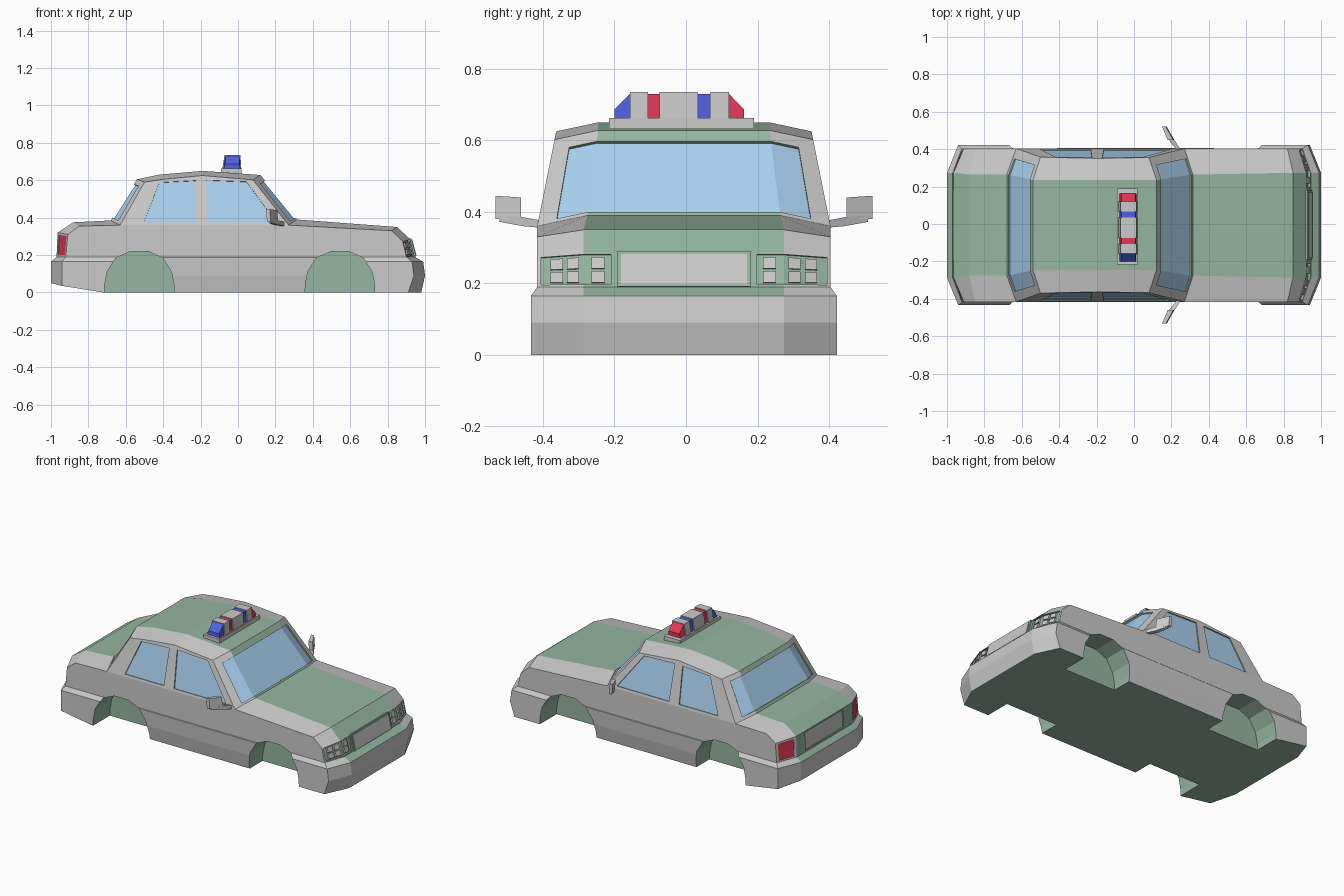
import bpy, bmesh
from mathutils import Vector as V

if "Cube" in bpy.data.objects:
    bpy.data.objects.remove(bpy.data.objects["Cube"])


def material(name, rgb):
    m = bpy.data.materials.new(name)
    m.diffuse_color = (*rgb, 1)
    m.use_nodes = True
    m.node_tree.nodes["Principled BSDF"].inputs["Base Color"].default_value = m.diffuse_color
    return m


GREY = material("grey", (.75, .75, .75))
GREEN = material("green", (.3, .47, .36))
GLASS = material("glass", (.4, .64, .88))
RED = material("red", (.75, .04, .09))
BLUE = material("blue", (.08, .12, .75))
SHIFT = -.006          # the shell sits slightly off the centre line


def make(name, verts, faces, mats, index):
    bm = bmesh.new()
    vs = [bm.verts.new(v) for v in verts]
    for k, f in enumerate(faces):
        bm.faces.new([vs[i] for i in f]).material_index = index[k]
    bmesh.ops.recalc_face_normals(bm, faces=bm.faces[:])
    me = bpy.data.meshes.new(name)
    bm.to_mesh(me)
    bm.free()
    for m in mats:
        me.materials.append(m)
    ob = bpy.data.objects.new(name, me)
    bpy.context.collection.objects.link(ob)
    ob.location.y = SHIFT
    return ob


def loft(name, rings, mats=(GREY,), idx=0):
    """Closed solid through equal-length rings of points."""
    n, m = len(rings[0]), len(rings)
    faces = [list(range(n)), list(range((m - 1) * n, m * n))]
    for r in range(m - 1):
        for k in range(n):
            q = (k + 1) % n
            faces.append([r*n + k, r*n + q, r*n + n + q, r*n + n + k])
    return make(name, [p for r in rings for p in r], faces, mats, [idx] * len(faces))


# Shell: centre-strip edge and outer edge, lofted round from rear bumper to front bumper
C = [(-1, .28, .05), (-1, .28, .165), (-.97, .28, .19), (-.965, .28, .32), (-.88, .27, .375),
     (-.68, .27, .385), (-.54, .24, .605), (-.42, .24, .63), (-.19, .24, .65), (.12, .24, .628),
     (.315, .27, .39), (.85, .28, .35), (.92, .28, .285), (.945, .28, .19), (.99, .28, .165),
     (1, .28, .09), (.98, .28, 0), (-.72, .28, 0)]
SX = [(-.94, .035), (-.94, .165), (-.92, .19), (-.91, .31), (-.85, .355), (-.63, .36),
      (-.5, .59), (-.4, .605), (-.19, .625), (.08, .602), (.27, .36), (.82, .33), (.88, .275),
      (.9, .19), (.93, .165), (.94, .09), (.91, 0), (-.72, 0)]


def cabin_y(z):
    return .41 - .2 * (z - .36)


S = [(x, .428 if i < 2 or i > 13 else cabin_y(z) if z > .36 else .41, z)
     for i, (x, z) in enumerate(SX)]
C, S = [V(p) for p in C], [V(p) for p in S]
N = len(C)
flip = lambda p: V((p[0], -p[1], p[2]))

verts = C + [flip(p) for p in C] + S + [flip(p) for p in S]
faces, index = [], []
for i in range(N):
    j = (i + 1) % N
    faces.append([i, j, N + j, N + i])
    index.append(1 if 1 <= i <= 13 or i >= 16 else 0)
    for a, b in ((0, 2*N), (N, 3*N)):
        faces.append([a + i, a + j, b + j, b + i])
        index.append(1 if i >= 16 else 0)
for panel in ([5, 6, 7, 8, 9, 10], [2, 3, 4, 5, 10, 11, 12, 13], [1, 2, 13, 14],
              [0, 1, 14, 15, 16, 17]):
    for o in (2*N, 3*N):
        faces.append([o + i for i in panel])
        index.append(0)
body = make("car_body", verts, faces, (GREY, GREEN), index)


def cut(cutter):
    cutter.hide_render = True
    mod = body.modifiers.new("cut", 'BOOLEAN')
    mod.operation, mod.solver, mod.object = 'DIFFERENCE', 'EXACT', cutter
    bpy.context.view_layer.update()
    bpy.context.view_layer.objects.active = body
    bpy.ops.object.modifier_apply(modifier=mod.name)
    bpy.data.objects.remove(cutter)


def surf(i, u, t):
    """Point on shell row i: |u|<=1 centre strip, 1..2 outer strip."""
    a = abs(u)

    def at(k):
        p = C[k].lerp(S[k], max(a - 1, 0))
        p.y *= min(a, 1)
        return p
    p = at(i).lerp(at(i + 1), t)
    return flip(p) if u < 0 else p


def slab(name, cols, d, a, b, mats=(GREY,), idx=0):
    d = V(d).normalized()
    return loft(name, [[p + d*a, q + d*a, q + d*b, p + d*b] for p, q in cols], mats, idx)


def recess(name, cols, d, depth, mat):
    cut(slab("cutter", cols, d, -depth, .05, (GREY, GREEN), 1))
    slab(name, cols, d, -depth - .005, -depth + .003, (mat,))


def columns(i, us, t0, t1):
    return [(surf(i, u, t0), surf(i, u, t1)) for u in us]


# Sills tucked in between the arches, then wheel wells
ARCH = [(-.187, -.05), (-.185, .04), (-.172, .11), (-.125, .185), (-.05, .218),
        (.05, .218), (.125, .185), (.172, .11), (.185, .04), (.187, -.05)]
for s in (1, -1):
    sill = [(.413, .2), (.405, .09), (.385, -.02), (.5, -.02), (.5, .2)]
    cut(loft("cutter", [[(x, s*y, z) for y, z in sill] for x in (-.53, .53)], (GREY, GREEN), 0))
    for cx in (-.528, .545):
        cut(loft("cutter", [[(cx + x, s*y, z) for x, z in ARCH] for y in (.26, .5)],
                 (GREY, GREEN), 1))

# Windscreens
recess("windscreen", columns(9, (-1.62, -1, 1, 1.62), .13, .96), (1, 0, .8), .012, GLASS)
recess("rear_window", columns(5, (-1.62, -1, 1, 1.62), .07, .88), (-1, 0, .6), .012, GLASS)

# Side windows
REAR_W = [((-.505, .375), (-.42, .588)), ((-.232, .375), (-.225, .598))]
FRONT_W = [((-.16, .375), (-.17, .6)), ((.205, .375), (.045, .592))]
for s, side in ((1, "left"), (-1, "right")):
    for name, win in (("rear", REAR_W), ("front", FRONT_W)):
        cols = [tuple(V((x, s * cabin_y(z), z)) for x, z in col) for col in win]
        recess(f"{side}_{name}_side_window", cols, (0, s, .2), .01, GLASS)

    # Headlights with six lenses, and tail lights
    fwd = (1, 0, .15)
    recess(f"{side}_headlight", columns(12, [s*u for u in (.73, 1, 1.92)], .04, .93),
           fwd, .016, GREEN)
    for u0, u1 in ((.79, .92), (1.1, 1.36), (1.45, 1.71)):
        for t0, t1 in ((.12, .45), (.53, .86)):
            slab(f"{side}_headlight_lens", columns(12, (s*u0, s*u1), t0, t1), fwd, -.018, -.002)
    recess(f"{side}_tail_light", columns(2, [s*u for u in (1.12, 1.88)], .08, .92),
           (-1, s*.3, 0), .006, RED)

# Grille and rear panel
slab("grille_frame", columns(12, (-.67, .67), -.03, 1), (1, 0, .2), -.01, .008, (GREEN,))
slab("grille", columns(12, (-.63, .63), .05, .93), (1, 0, .2), -.01, .011)
recess("rear_panel", columns(2, (-.68, .68), .08, .92), (-1, 0, 0), .01, GREY)

# Door mirrors
for s, side in ((1, "left"), (-1, "right")):
    box = lambda y, x0, x1, z0, z1, lean=0: [(x0, s*y, z0), (x1, s*y, z0),
                                            (x1 - lean, s*y, z1), (x0 - lean, s*y, z1)]
    loft(f"{side}_mirror", [box(.527, .155, .175, .38, .445, .005),
                            box(.455, .185, .215, .375, .44, .005)])
    loft(f"{side}_mirror_arm", [box(.515, .165, .18, .372, .39), box(.45, .19, .22, .36, .385),
                                box(.395, .235, .255, .355, .375)])

# Roof light bar
loft("light_bar_base", [[(-.09, y, .63), (-.09, y, .662), (.02, y, .662), (.02, y, .625)]
                        for y in (-.21, .196)])


def bar(name, y0, y1, mat, g=0, h0=.735, h1=.735):
    loft(name, [[(-.085 + g, y, .655), (-.072 + g, y, h - g), (.013 - g, y, h - g),
                 (.018 - g, y, .655)] for y, h in ((y0, h0), (y1, h1))], (mat,))


for k, (y0, y1) in enumerate(((-.151, -.1), (-.068, .04), (.073, .126))):
    bar("light_bar_housing", y0, y1, GREY)
bar("blue_end_lamp", -.194, -.151, BLUE, .005, .692, .735)
bar("red_inner_lamp", -.1, -.068, RED, .005)
bar("blue_inner_lamp", .04, .073, BLUE, .005)
bar("red_end_lamp", .126, .168, RED, .005, .735, .692)
